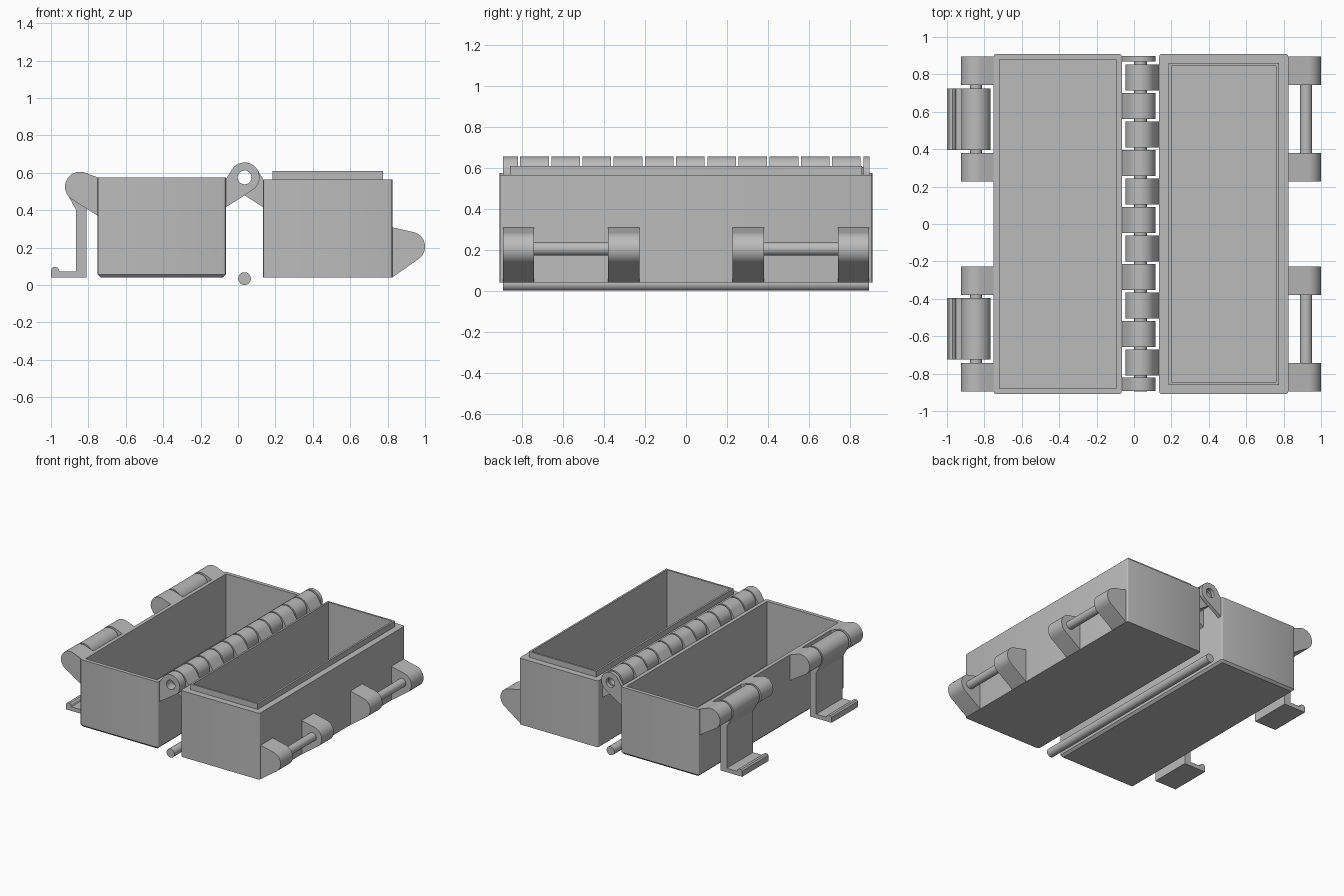
import bpy, bmesh, math
from mathutils import Vector
from mathutils.geometry import convex_hull_2d

cube = bpy.data.objects.get("Cube")
if cube:
    bpy.data.objects.remove(cube, do_unlink=True)

grey = bpy.data.materials.new("plain_grey")
grey.use_nodes = True
colour = (0.5, 0.5, 0.5, 1)
grey.diffuse_color = colour
grey.node_tree.nodes["Principled BSDF"].inputs["Base Color"].default_value = colour


def finish(bm, name):
    bmesh.ops.recalc_face_normals(bm, faces=bm.faces)
    mesh = bpy.data.meshes.new(name)
    bm.to_mesh(mesh)
    bm.free()
    mesh.materials.append(grey)
    obj = bpy.data.objects.new(name, mesh)
    bpy.context.collection.objects.link(obj)
    bpy.ops.object.select_all(action='DESELECT')
    obj.select_set(True)
    bpy.context.view_layer.objects.active = obj
    bpy.ops.object.shade_smooth_by_angle(angle=math.radians(25))
    return obj


def circle(cx, cz, r, n=40):
    return [(cx + r * math.cos(2 * math.pi * i / n),
             cz + r * math.sin(2 * math.pi * i / n)) for i in range(n)]


def hull(points):
    return [points[i] for i in convex_hull_2d([Vector(p) for p in points])]


def prism(name, loops, y0, y1):
    """Extrude an x-z outline, with optional hole loops, from y0 to y1."""
    bm = bmesh.new()
    edges = []
    for loop in loops:
        vs = [bm.verts.new((x, y0, z)) for x, z in loop]
        edges += [bm.edges.new((v, vs[i - 1])) for i, v in enumerate(vs)]
    if len(loops) == 1:
        bm.faces.new(vs)
    else:
        bmesh.ops.triangle_fill(bm, edges=edges, use_beauty=True)
    ext = bmesh.ops.extrude_face_region(bm, geom=bm.faces[:], use_keep_orig=True)
    moved = [g for g in ext["geom"] if isinstance(g, bmesh.types.BMVert)]
    bmesh.ops.translate(bm, verts=moved, vec=(0, y1 - y0, 0))
    return finish(bm, name)


def tray(name, x0, x1, z0, z1, half_y, wall, floor, lip=None, chamfer=0):
    """Open box; lip = (inset, height) gives it a raised inner rim."""
    bm = bmesh.new()
    bmesh.ops.create_cube(bm, size=1)
    for v in bm.verts:
        v.co = (x0 if v.co.x < 0 else x1, half_y * (1 if v.co.y > 0 else -1),
                z0 if v.co.z < 0 else z1)
    corners = [e for e in bm.edges if abs(e.verts[0].co.z - e.verts[1].co.z) > 0.1]
    bm.normal_update()
    top = max(bm.faces, key=lambda f: f.calc_center_median().z)

    def step(inset, dz):
        nonlocal top
        bmesh.ops.inset_region(bm, faces=[top], thickness=inset, use_even_offset=True)
        side = bmesh.ops.extrude_discrete_faces(bm, faces=[top])
        top = side["faces"][0]
        bmesh.ops.translate(bm, verts=top.verts[:], vec=(0, 0, dz))

    rise = 0
    if lip:
        step(*lip)
        rise = lip[1]
    step(wall, z0 + floor - z1 - rise)
    bmesh.ops.bevel(bm, geom=corners, offset=0.015, segments=3, profile=0.5,
                    affect='EDGES')
    if chamfer:
        rim = [e for e in bm.edges
               if all(abs(v.co.z - z0) < 1e-4 for v in e.verts)]
        bmesh.ops.bevel(bm, geom=rim, offset=chamfer, segments=1, affect='EDGES')
    return finish(bm, name)


# Two open halves
tray("base_tray", -0.75, -0.065, 0.04, 0.575, 0.91, 0.03, 0.03, chamfer=0.017)
tray("lid_tray", 0.135, 0.825, 0.04, 0.565, 0.91, 0.015, 0.04, lip=(0.05, 0.045))

# Interleaved hinge knuckles
HX, HZ, R = 0.035, 0.575, 0.08


def knuckle(name, side, y0, y1):
    wall = HX + side * 0.1
    outline = hull(circle(HX, HZ, R) + [(wall, 0.565), (wall, 0.415)])
    prism(name, [outline, circle(HX, HZ, 0.037, 32)], y0, y1)


for k in range(11):
    y = 0.783 - 0.1523 * k
    side = -1 if k % 2 else 1
    knuckle("base_knuckle" if side < 0 else "lid_knuckle", side, y - 0.07, y + 0.07)
knuckle("base_end_knuckle", -1, 0.868, 0.897)
knuckle("base_end_knuckle", -1, -0.893, -0.82)

# Loose hinge pin lying between the halves
prism("hinge_pin", [circle(HX, 0.034, 0.034, 32)], -0.895, 0.895)

# Latch and catch outlines
LX, LZ = -0.845, 0.525
CX, CZ = 0.92, 0.205
latch_lug = hull(circle(LX, LZ, R) + [(-0.75, 0.575), (-0.75, 0.37)])
catch_lug = hull(circle(CX, CZ, R) + [(0.825, 0.308), (0.825, 0.04)])
latch_barrel = hull(circle(LX, LZ, 0.078) + [(-0.865, 0.4), (-0.81, 0.4)])
latch_arm = [(-0.865, 0.42), (-0.81, 0.42), (-0.81, 0.04), (-1, 0.04), (-1, 0.085),
             (-0.99, 0.095), (-0.97, 0.095), (-0.96, 0.088), (-0.953, 0.072),
             (-0.865, 0.072)]

for s in (1, -1):
    for inner, outer in ((0.228, 0.38), (0.742, 0.895)):
        prism("latch_lug", [latch_lug], s * inner, s * outer)
        prism("catch_lug", [catch_lug], s * inner, s * outer)
    prism("latch_pin", [circle(LX, LZ, 0.033, 24)], s * 0.37, s * 0.75)
    prism("catch_pin", [circle(CX, CZ, 0.033, 24)], s * 0.37, s * 0.75)
    prism("latch_barrel", [latch_barrel], s * 0.395, s * 0.725)
    prism("latch_arm", [latch_arm], s * 0.395, s * 0.725)
